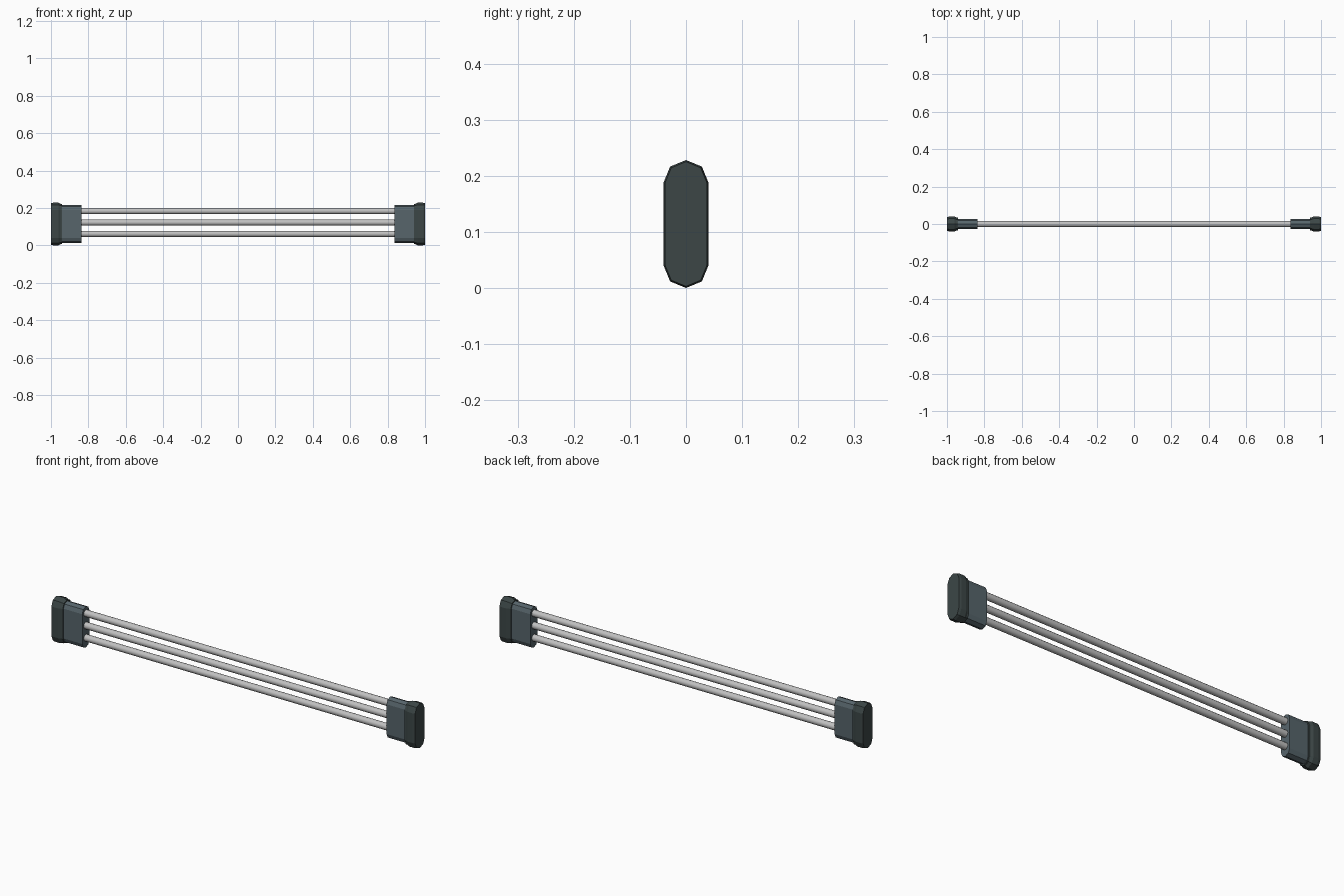
import bpy, bmesh, math

if "Cube" in bpy.data.objects:
    bpy.data.objects.remove(bpy.data.objects["Cube"])

ZC = 0.114        # height of the centre line
STRAIGHT = 0.074  # half length of the straight side of each pill section


def material(name, colour):
    m = bpy.data.materials.new(name)
    m.diffuse_color = (*colour, 1)
    m.use_nodes = True
    m.node_tree.nodes["Principled BSDF"].inputs["Base Color"].default_value = m.diffuse_color
    return m


DARK = material("dark green grey", (0.045, 0.062, 0.062))
SLATE = material("slate grey", (0.095, 0.130, 0.148))
STEEL = material("light steel", (0.53, 0.53, 0.53))


def pill(r):
    """Pill outline in y, z with eight-sided rounding."""
    pts = []
    for i in range(5):
        a = math.pi * i / 4
        pts.append((r * math.cos(a), ZC + STRAIGHT + r * math.sin(a)))
    for i in range(5):
        a = math.pi + math.pi * i / 4
        pts.append((r * math.cos(a), ZC - STRAIGHT + r * math.sin(a)))
    return pts


def circle(r, z, n=12):
    return [(r * math.cos(2 * math.pi * i / n), z + r * math.sin(2 * math.pi * i / n))
            for i in range(n)]


def loft(name, sections, mat):
    """Join (x, outline) sections along x and close both ends."""
    bm = bmesh.new()
    rings = [[bm.verts.new((x, y, z)) for y, z in outline] for x, outline in sections]
    n = len(rings[0])
    for a, b in zip(rings, rings[1:]):
        for i in range(n):
            j = (i + 1) % n
            bm.faces.new((a[i], a[j], b[j], b[i]))
    bm.faces.new(rings[0])
    bm.faces.new(rings[-1])
    bmesh.ops.recalc_face_normals(bm, faces=bm.faces)
    me = bpy.data.meshes.new(name)
    bm.to_mesh(me)
    bm.free()
    me.materials.append(mat)
    ob = bpy.data.objects.new(name, me)
    bpy.context.collection.objects.link(ob)
    return ob


for side, s in (("left", -1), ("right", 1)):
    # flared end cap
    loft(side + "_end_cap",
         [(s * x, pill(r)) for x, r in
          ((1.0, 0.037), (0.988, 0.040), (0.96, 0.040), (0.948, 0.034), (0.94, 0.034))],
         DARK)
    # socket that holds the tubes
    loft(side + "_socket", [(s * x, pill(0.028)) for x in (0.945, 0.837)], SLATE)

# three parallel tubes
for name, z in (("lower", 0.061), ("middle", 0.122), ("upper", 0.183)):
    tube = loft(name + "_tube", [(x, circle(0.0165, z)) for x in (-0.86, 0.86)], STEEL)
    bpy.ops.object.select_all(action='DESELECT')
    tube.select_set(True)
    bpy.context.view_layer.objects.active = tube
    bpy.ops.object.shade_smooth_by_angle(angle=math.radians(40))
